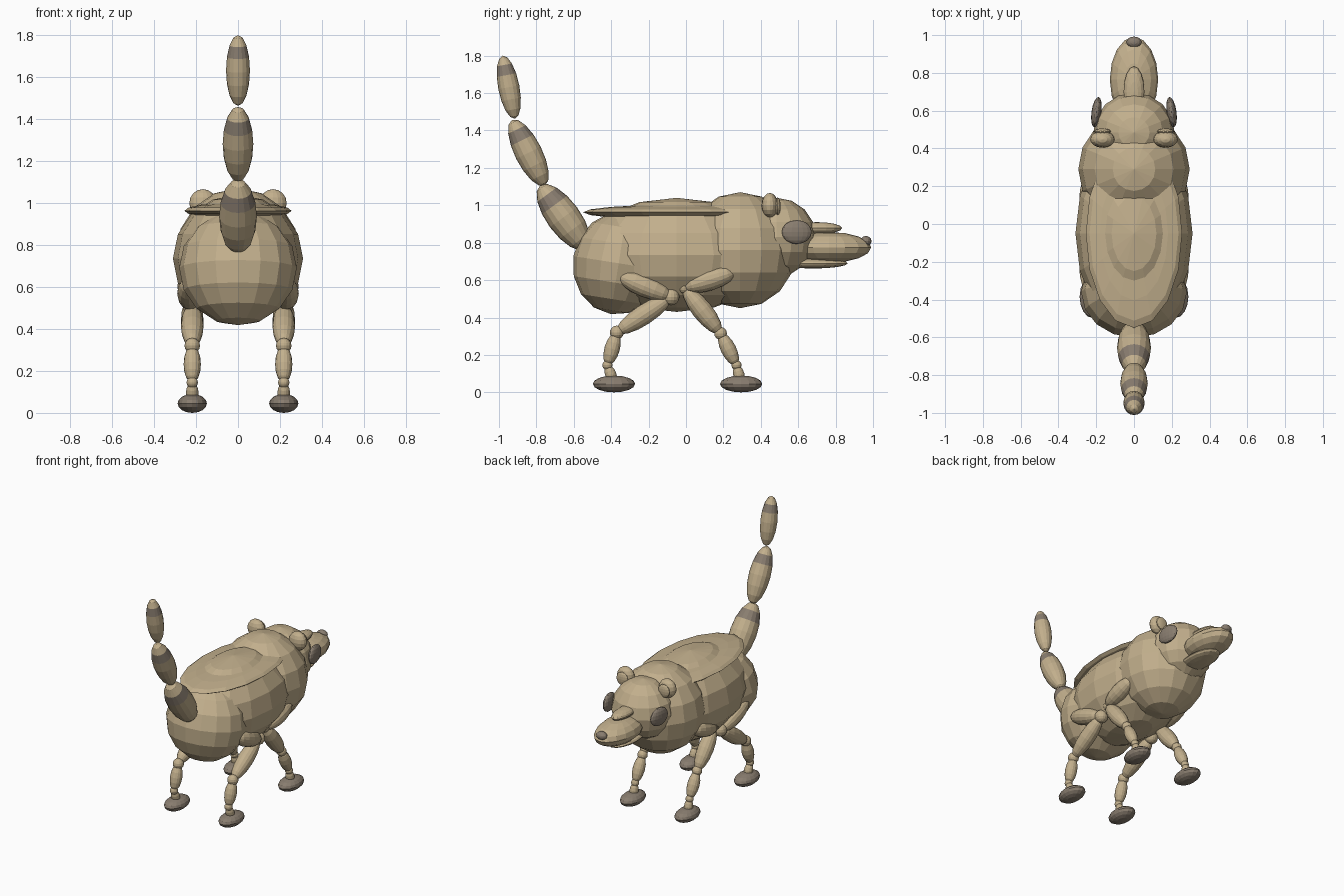
import bpy
import bmesh
import math
from mathutils import Vector, Matrix

if "Cube" in bpy.data.objects:
    bpy.data.objects.remove(bpy.data.objects["Cube"])


def material(name, color):
    m = bpy.data.materials.new(name)
    m.diffuse_color = (*color, 1)
    m.use_nodes = True
    m.node_tree.nodes["Principled BSDF"].inputs["Base Color"].default_value = m.diffuse_color
    return m


TAN = material("tan_fur", (0.54, 0.43, 0.265))
DARK = material("dark_taupe", (0.25, 0.205, 0.16))


def ellipsoid(name, center, radii, mat=TAN, rot=None, segments=16, rings=8, band=None):
    """Flat-shaded ellipsoid; band = (low, high) local height range coloured dark."""
    bm = bmesh.new()
    bmesh.ops.create_uvsphere(bm, u_segments=segments, v_segments=rings, radius=1)
    if band:
        for f in bm.faces:
            f.material_index = int(band[0] < f.calc_center_median().z < band[1])
    turn = rot if rot else Matrix.Identity(4)
    bm.transform(turn @ Matrix.Diagonal((*radii, 1)))
    me = bpy.data.meshes.new(name)
    bm.to_mesh(me)
    bm.free()
    me.materials.append(mat)
    if band:
        me.materials.append(DARK)
    ob = bpy.data.objects.new(name, me)
    ob.location = center
    bpy.context.collection.objects.link(ob)
    return ob


def limb(name, a, b, radius, mat=TAN, band=None):
    """Ellipsoid whose poles sit on the points a and b."""
    a, b = Vector(a), Vector(b)
    d = b - a
    rot = Matrix.Rotation(math.atan2(-d.y, d.z), 4, 'X')
    if abs(d.x) > 1e-4:
        rot = d.to_track_quat('Z', 'Y').to_matrix().to_4x4()
    return ellipsoid(name, (a + b) / 2, (radius, radius, d.length / 2), mat, rot, band=band)


# Torso
ellipsoid("belly", (0, -0.05, 0.735), (0.31, 0.52, 0.305))
ellipsoid("rump", (0, -0.36, 0.69), (0.28, 0.245, 0.275),
          rot=Matrix.Rotation(math.radians(-9), 4, 'X'))
ellipsoid("chest", (0, 0.29, 0.76), (0.295, 0.30, 0.31))
ellipsoid("back_plate", (0, -0.05, 0.963), (0.255, 0.50, 0.04))

# Head
ellipsoid("head", (0, 0.485, 0.83), (0.215, 0.21, 0.21))
ellipsoid("snout", (0, 0.765, 0.775), (0.128, 0.225, 0.082))
ellipsoid("lower_jaw", (0, 0.68, 0.69), (0.09, 0.185, 0.028))
ellipsoid("snout_ridge", (0, 0.70, 0.878), (0.055, 0.135, 0.032))
ellipsoid("nose", (0, 0.962, 0.808), (0.04, 0.03, 0.028), DARK)

# Tail of three striped segments
tail = [((-0.53, 0.765), (-0.78, 1.107), 0.09),
        ((-0.755, 1.105), (-0.93, 1.457), 0.073),
        ((-0.915, 1.463), (-0.98, 1.80), 0.057)]
for i, (a, b, r) in enumerate(tail):
    limb(f"tail_segment_{i + 1}", (0, *a), (0, *b), r, band=(0.4, 0.68))

# Leg layouts in (y, z): thigh top, hip joint, knee, ankle, foot
legs = {
    "rear": [(-0.365, 0.625), (-0.08, 0.51), (-0.37, 0.32), (-0.42, 0.145), (-0.385, 0.045)],
    "front": [(0.265, 0.645), (-0.01, 0.56), (0.185, 0.315), (0.27, 0.145), (0.295, 0.045)],
}
joint_sizes = {"rear": (0.045, 0.037, 0.027), "front": (0.032, 0.034, 0.027)}

for side, s in (("left", -1), ("right", 1)):
    # Eyes and ears
    ellipsoid(f"eye_{side}", (s * 0.199, 0.592, 0.857), (0.026, 0.081, 0.064), DARK,
              Matrix.Rotation(s * math.radians(8), 4, 'Z'))
    ellipsoid(f"ear_{side}", (s * 0.167, 0.448, 1.0), (0.065, 0.044, 0.066))
    ellipsoid(f"inner_ear_{side}", (s * 0.167, 0.49, 0.995), (0.045, 0.016, 0.047))

    # Legs
    for end, (top, hip, knee, ankle, foot) in legs.items():
        x = s * 0.218
        tag = f"{end}_{side}"
        hip_r, knee_r, ankle_r = joint_sizes[end]
        limb(f"thigh_{tag}", (s * 0.235, *top), (s * 0.228, *hip), 0.058)
        ellipsoid(f"hip_joint_{tag}", (x, *hip), (hip_r,) * 3)
        limb(f"upper_leg_{tag}", (x, *hip), (x, *knee), 0.054)
        ellipsoid(f"knee_{tag}", (x, *knee), (knee_r,) * 3)
        limb(f"lower_leg_{tag}", (x, *knee), (x, *ankle), 0.041)
        ellipsoid(f"ankle_{tag}", (x, *ankle), (ankle_r,) * 3)
        limb(f"ankle_stem_{tag}", (x, *ankle), (x, *foot), 0.03)
        ellipsoid(f"foot_{tag}", (x, *foot), (0.07, 0.113, 0.045), DARK)
